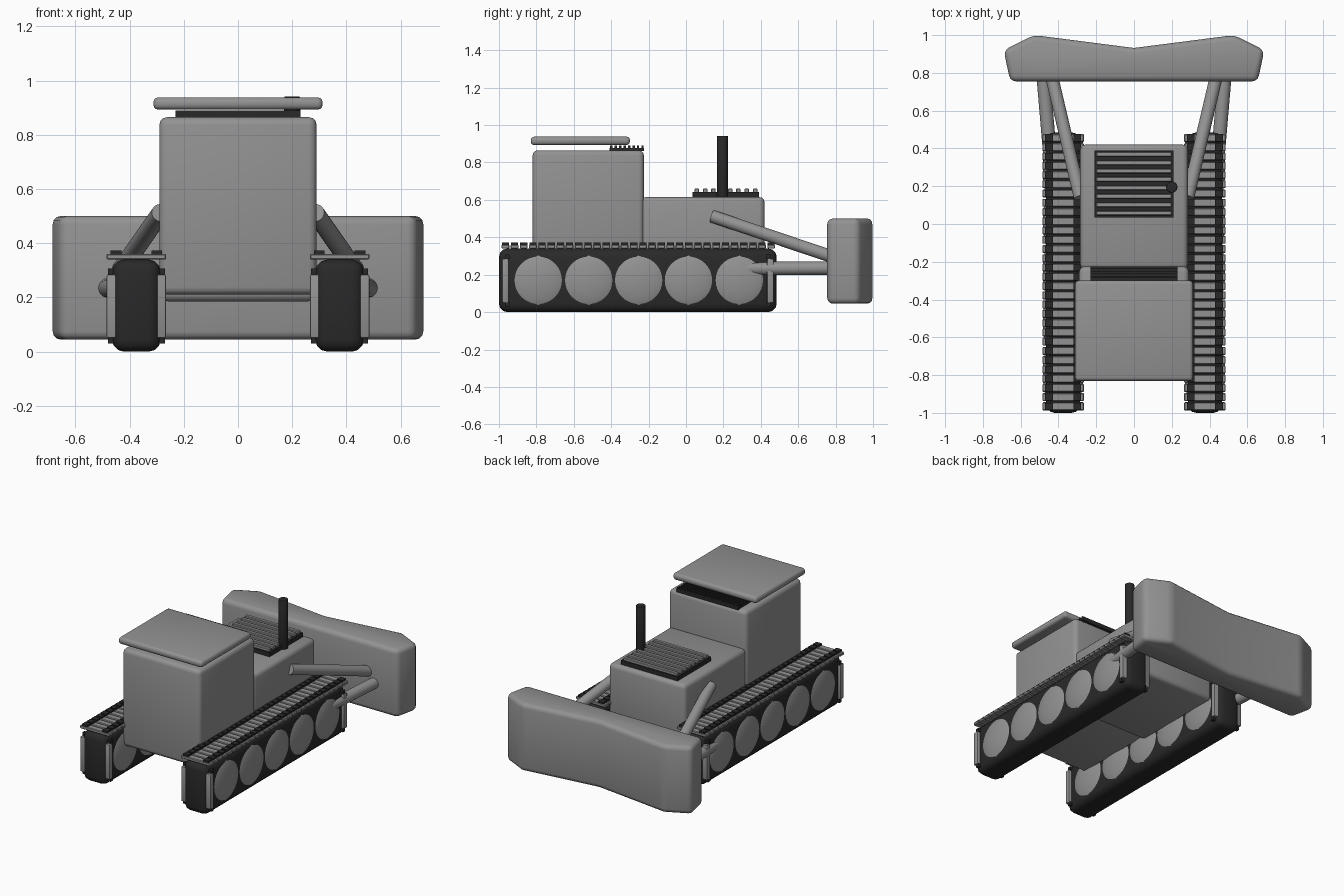
import bpy, bmesh, math
from mathutils import Vector, Matrix

if "Cube" in bpy.data.objects:
    bpy.data.objects.remove(bpy.data.objects["Cube"])


def material(name, value):
    m = bpy.data.materials.new(name)
    m.diffuse_color = (value, value, value, 1)
    m.use_nodes = True
    m.node_tree.nodes["Principled BSDF"].inputs["Base Color"].default_value = m.diffuse_color
    return m


GREY = material("steel_grey", 0.29)
DARK = material("charcoal", 0.022)


def finish(name, bm, mat):
    bmesh.ops.recalc_face_normals(bm, faces=bm.faces)
    me = bpy.data.meshes.new(name)
    bm.to_mesh(me)
    bm.free()
    me.materials.append(mat)
    ob = bpy.data.objects.new(name, me)
    bpy.context.collection.objects.link(ob)
    bpy.ops.object.select_all(action='DESELECT')
    ob.select_set(True)
    bpy.context.view_layer.objects.active = ob
    bpy.ops.object.shade_smooth_by_angle(angle=math.radians(35))
    return ob


def round_edges(bm, width, segments=3):
    edges = [e for e in bm.edges if e.calc_face_angle(0) > 0.3]
    bmesh.ops.bevel(bm, geom=edges, offset=width, segments=segments,
                    affect='EDGES', profile=0.5)


def boxes(name, mat, ranges, bevel=0.0, segments=3):
    """Boxes given as (x0, x1, y0, y1, z0, z1), joined in one object."""
    bm = bmesh.new()
    for x0, x1, y0, y1, z0, z1 in ranges:
        mid = Vector((x0 + x1, y0 + y1, z0 + z1)) / 2
        size = (x1 - x0, y1 - y0, z1 - z0, 1)
        bmesh.ops.create_cube(bm, size=1, matrix=Matrix.Translation(mid) @ Matrix.Diagonal(size))
    if bevel:
        round_edges(bm, bevel, segments)
    return finish(name, bm, mat)


def rod(name, mat, a, b, radius, bevel=0.0):
    a, b = Vector(a), Vector(b)
    d = b - a
    bm = bmesh.new()
    m = Matrix.Translation((a + b) / 2) @ d.to_track_quat('Z', 'Y').to_matrix().to_4x4()
    bmesh.ops.create_cone(bm, cap_ends=True, segments=32, radius1=radius,
                          radius2=radius, depth=d.length, matrix=m)
    if bevel:
        edges = [e for e in bm.edges if e.calc_face_angle(0) > 1]
        bmesh.ops.bevel(bm, geom=edges, offset=bevel, segments=2, affect='EDGES', profile=0.5)
    return finish(name, bm, mat)


# Body: cab, engine hood, floating roof
boxes("cab", GREY, [(-0.29, 0.29, -0.82, -0.225, 0.21, 0.865)], 0.028)
boxes("engine_hood", GREY, [(-0.285, 0.285, -0.24, 0.42, 0.185, 0.615)], 0.028)
boxes("roof", GREY, [(-0.312, 0.312, -0.83, -0.30, 0.893, 0.938)], 0.018)

# Vent under the roof
boxes("cab_vent", DARK, [(-0.23, 0.23, -0.41, -0.225, 0.862, 0.878)] +
      [(-0.23, 0.23, y - 0.006, y + 0.006, 0.875, 0.89)
       for y in [-0.40 + 0.024 * i for i in range(8)]])

# Hood grille with slats
boxes("grille_plate", DARK, [(-0.21, 0.21, 0.035, 0.39, 0.612, 0.643)])
boxes("grille_slats", GREY, [(-0.20, 0.20, y - 0.012, y + 0.012, 0.640, 0.660)
                             for y in [0.058 + 0.0445 * i for i in range(8)]], 0.003, 1)

# Exhaust stack
rod("exhaust_stack", DARK, (0.20, 0.195, 0.60), (0.20, 0.195, 0.942), 0.03, 0.006)

# Tracks, mirrored left and right
Y0, STEP, COUNT = -0.99, 0.049, 30
for side, label in ((-1, "left"), (1, "right")):
    cx = 0.375 * side
    boxes(label + "_track_body", DARK, [(cx - 0.09, cx + 0.09, -1.0, 0.485, 0.0, 0.34)], 0.045)

    # Upper shoes and their lugs
    centres = [Y0 + STEP * (i + 0.5) for i in range(COUNT)]
    boxes(label + "_track_shoes", GREY,
          [(cx - 0.11, cx + 0.11, y - 0.021, y + 0.021, 0.340, 0.361) for y in centres],
          0.004, 1)
    boxes(label + "_track_lugs", DARK,
          [(cx + o - 0.02, cx + o + 0.02, y - 0.019, y + 0.019, 0.358, 0.373)
           for y in centres for o in (-0.075, 0.075)])

    # Upright pads at both track ends
    boxes(label + "_end_pads", GREY, [(cx - 0.11, cx + 0.11, y - 0.018, y + 0.018, 0.05, 0.285)
                                      for y in (-0.966, 0.451)], 0.007, 2)
    boxes(label + "_end_lugs", DARK,
          [(cx + o - 0.02, cx + o + 0.02, y - 0.012, y + 0.012, z - 0.012, z + 0.012)
           for y in (-0.955, 0.44) for z in (0.042, 0.295) for o in (-0.085, 0.085)])

    # Domed road wheels on both faces of the track
    bm = bmesh.new()
    for y in (-0.79, -0.52, -0.253, 0.013, 0.285):
        for o in (-0.06, 0.06):
            m = Matrix.Translation((cx + o, y, 0.17)) @ Matrix.Diagonal((0.048, 0.163, 0.163, 1)) \
                @ Matrix.Rotation(math.pi / 2, 4, 'Y')
            bmesh.ops.create_uvsphere(bm, u_segments=32, v_segments=20, radius=1, matrix=m)
    finish(label + "_road_wheels", bm, GREY)

    # Push arm and lift arm to the blade
    rod(label + "_push_arm", GREY, (0.435 * side, 0.25, 0.232), (0.482 * side, 0.80, 0.235), 0.036)
    rod(label + "_lift_arm", GREY, (0.285 * side, 0.14, 0.512), (0.44 * side, 0.80, 0.29), 0.034)

# Blade: winged plan outline pulled upwards
half = [(0.655, 0.755), (0.69, 0.92), (0.53, 1.0)]
outline = half + [(0, 0.932)] + [(-x, y) for x, y in reversed(half)]
bm = bmesh.new()
base = bm.faces.new([bm.verts.new((x, y, 0.045)) for x, y in outline])
top = bmesh.ops.extrude_face_region(bm, geom=[base])
bmesh.ops.translate(bm, vec=(0, 0, 0.455),
                    verts=[v for v in top["geom"] if isinstance(v, bmesh.types.BMVert)])
bmesh.ops.recalc_face_normals(bm, faces=bm.faces)
round_edges(bm, 0.03)
finish("blade", bm, GREY)
